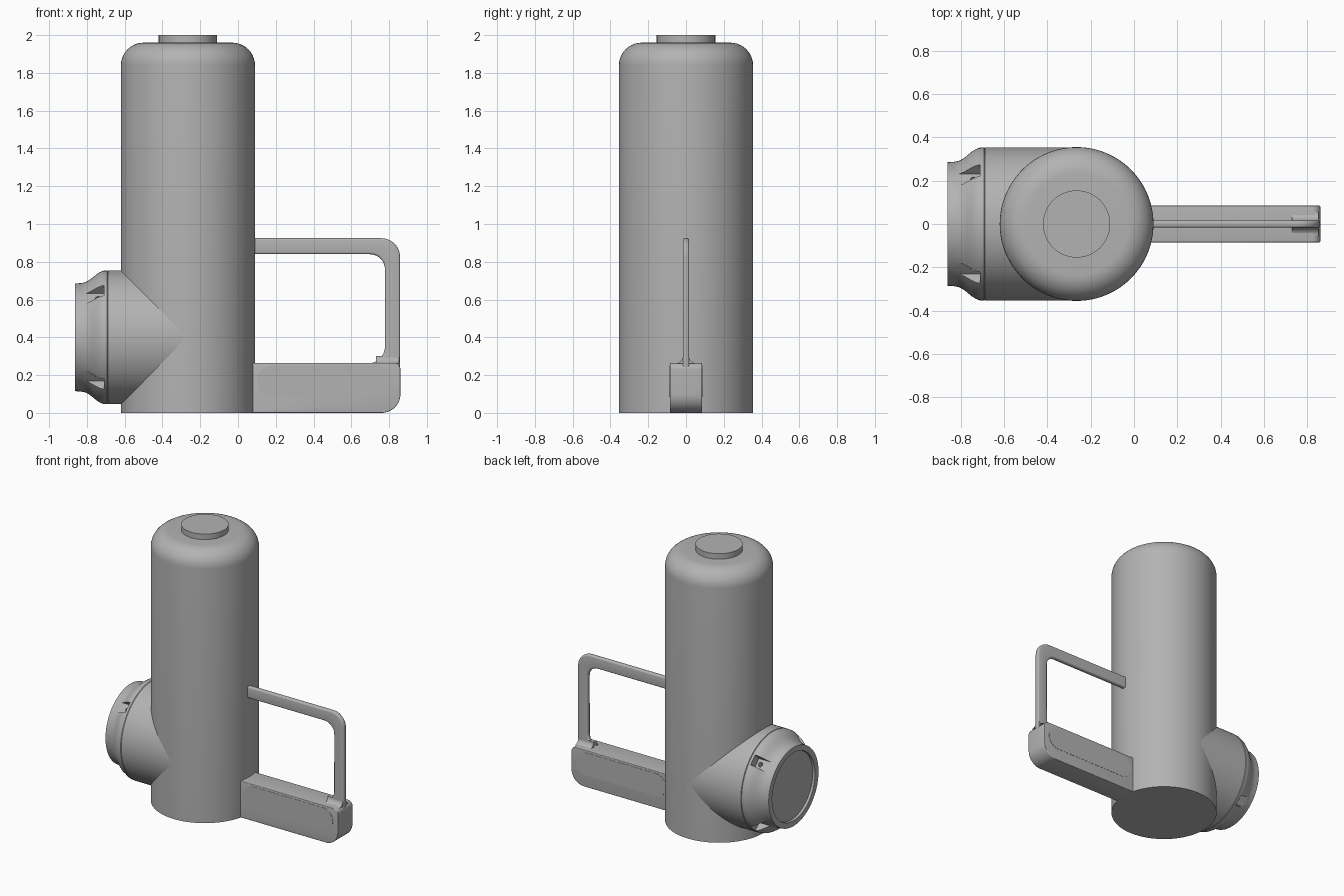
import bpy, bmesh, math
from mathutils import Matrix, Vector

old = bpy.data.objects.get("Cube")
if old:
    bpy.data.objects.remove(old, do_unlink=True)

GREY = (0.45, 0.45, 0.45, 1)
grey = bpy.data.materials.new("plain grey")
grey.use_nodes = True
grey.diffuse_color = GREY
grey.node_tree.nodes["Principled BSDF"].inputs["Base Color"].default_value = GREY

BODY_X, BODY_R, DRUM_Z = -0.265, 0.355, 0.4


def make(name, bm, matrix=Matrix()):
    bmesh.ops.remove_doubles(bm, verts=bm.verts, dist=1e-5)
    bmesh.ops.recalc_face_normals(bm, faces=bm.faces)
    bm.transform(matrix)
    mesh = bpy.data.meshes.new(name)
    bm.to_mesh(mesh)
    bm.free()
    mesh.materials.append(grey)
    obj = bpy.data.objects.new(name, mesh)
    bpy.context.collection.objects.link(obj)
    return obj


def activate(obj):
    bpy.ops.object.select_all(action='DESELECT')
    obj.select_set(True)
    bpy.context.view_layer.objects.active = obj


def smooth(obj, degrees=30):
    activate(obj)
    bpy.ops.object.shade_smooth_by_angle(angle=math.radians(degrees))


def round_edges(obj, width, segments=4):
    mod = obj.modifiers.new("soft edges", 'BEVEL')
    mod.width, mod.segments = width, segments
    mod.limit_method, mod.angle_limit = 'ANGLE', math.radians(50)
    activate(obj)
    bpy.ops.object.modifier_apply(modifier=mod.name)
    smooth(obj, 40)


def lathe(name, profile, matrix, steps=96):
    """Turn (radius, height) points about the z axis."""
    bm = bmesh.new()
    verts = [bm.verts.new((r, 0, h)) for r, h in profile]
    edges = [bm.edges.new(pair) for pair in zip(verts, verts[1:])]
    bmesh.ops.spin(bm, geom=verts + edges, axis=(0, 0, 1), cent=(0, 0, 0),
                   angle=math.tau, steps=steps, use_merge=True)
    obj = make(name, bm, matrix)
    smooth(obj)
    return obj


def rounded_rect(x0, x1, z0, z1, radii, n=10):
    """Outline points; radii run top right, top left, bottom left, bottom right."""
    corners = [(x1, z1, -1, -1), (x0, z1, 1, -1), (x0, z0, 1, 1), (x1, z0, -1, 1)]
    pts = []
    for k, ((x, z, sx, sz), r) in enumerate(zip(corners, radii)):
        for i in range(n + 1):
            a = (k + i / n) * math.pi / 2
            pts.append((x + sx * r + r * math.cos(a), z + sz * r + r * math.sin(a)))
    return pts


def plate(name, pts, y0, y1):
    """Outline in the xz plane given thickness along y."""
    bm = bmesh.new()
    face = bm.faces.new([bm.verts.new((x, y0, z)) for x, z in pts])
    out = bmesh.ops.extrude_face_region(bm, geom=[face])["geom"]
    bmesh.ops.translate(bm, vec=(0, y1 - y0, 0),
                        verts=[g for g in out if isinstance(g, bmesh.types.BMVert)])
    return make(name, bm)


# Main upright cylinder with a domed shoulder
shoulder = 0.12
arc = [(BODY_R - shoulder + shoulder * math.cos(a), 1.96 - shoulder + shoulder * math.sin(a))
       for a in [i * math.pi / 20 for i in range(11)]]
lathe("body", [(0, 0), (BODY_R, 0)] + arc + [(0, 1.96)], Matrix.Translation((BODY_X, 0, 0)))
lathe("top_cap", [(0, 1.94), (0.155, 1.94), (0.155, 2), (0, 2)],
      Matrix.Translation((BODY_X, 0, 0)), 64)

# Side drum, its height running towards -x
sideways = Matrix.Translation((0, 0, DRUM_Z)) @ Matrix.Rotation(-math.pi / 2, 4, 'Y')
lathe("side_drum", [(0, 0.268), (0.354, 0.268), (0.354, 0.687), (0.348, 0.69), (0, 0.69)],
      sideways)
collar = lathe("side_collar", [
    (0, 0.685), (0.348, 0.685), (0.354, 0.693), (0.353, 0.71), (0.346, 0.73),
    (0.333, 0.75), (0.316, 0.77), (0.301, 0.79), (0.291, 0.81), (0.287, 0.83),
    (0.285, 0.862), (0.245, 0.862), (0.243, 0.845), (0, 0.845)], sideways)

# Four pockets around the collar, each with a small screw hole
bm = bmesh.new()
for k in range(4):
    turn = Matrix.Rotation(math.pi / 4 + k * math.pi / 2, 4, 'Z')
    bmesh.ops.create_cube(bm, size=1, matrix=turn @ Matrix.Translation((0.34, 0, 0.765))
                          @ Matrix.Diagonal((0.1, 0.075, 0.11, 1)))
cutter = make("pocket_cutter", bm, sideways)
bm = bmesh.new()
for k in range(4):
    turn = Matrix.Rotation(math.pi / 4 + k * math.pi / 2, 4, 'Z')
    bmesh.ops.create_cone(bm, cap_ends=True, segments=16, radius1=0.016, radius2=0.016,
                          depth=0.08, matrix=turn @ Matrix.Translation((0.29, 0, 0.74))
                          @ Matrix.Rotation(math.pi / 2, 4, 'Y'))
holes = make("screw_hole_cutter", bm, sideways)
for tool in (cutter, holes):
    tool.hide_render = True
    mod = collar.modifiers.new("cut", 'BOOLEAN')
    mod.operation, mod.object, mod.solver = 'DIFFERENCE', tool, 'EXACT'
    activate(collar)
    bpy.ops.object.modifier_apply(modifier=mod.name)
    bpy.data.objects.remove(tool, do_unlink=True)
smooth(collar)

# Handle base block
base = plate("handle_base", rounded_rect(0.04, 0.86, 0, 0.265, (0.035, 0.005, 0.005, 0.1)),
             -0.085, 0.085)
round_edges(base, 0.014)

# Thin oval panels on both faces of the block
for name, side in (("front_panel", -1), ("back_panel", 1)):
    panel = plate(name, rounded_rect(0.1, 0.82, 0.085, 0.25, (0.082,) * 4),
                  side * 0.08, side * 0.0865)
    smooth(panel)

# Handle loop: outer and inner outlines bridged, then thickened
outer = rounded_rect(0.0, 0.858, 0.15, 0.925, (0.1, 0.01, 0.01, 0.01))
inner = rounded_rect(0.04, 0.778, 0.262, 0.84, (0.08, 0.01, 0.01, 0.09))
bm = bmesh.new()
rings = [[bm.verts.new((x, y, z)) for x, z in pts]
         for pts, y in ((outer, -0.017), (inner, -0.017), (inner, 0.017), (outer, 0.017))]
for a, b in zip(rings, rings[1:] + rings[:1]):
    for i in range(len(a)):
        j = (i + 1) % len(a)
        bm.faces.new((a[i], a[j], b[j], b[i]))
loop = make("handle_loop", bm)
round_edges(loop, 0.012)

# Concave fillet where the loop rises from the block
side = [(0.016 + 0.04 * (1 - math.sin(a)), 0.262 + 0.04 * (1 - math.cos(a)))
        for a in [i * math.pi / 16 for i in range(9)]]
section = side + [(-y, z) for y, z in reversed(side)]
bm = bmesh.new()
ends = [[bm.verts.new((x, y, z)) for y, z in section] for x in (0.73, 0.852)]
for end in ends:
    bm.faces.new(end)
for i in range(len(section)):
    j = (i + 1) % len(section)
    bm.faces.new((ends[0][i], ends[0][j], ends[1][j], ends[1][i]))
smooth(make("handle_fillet", bm))
